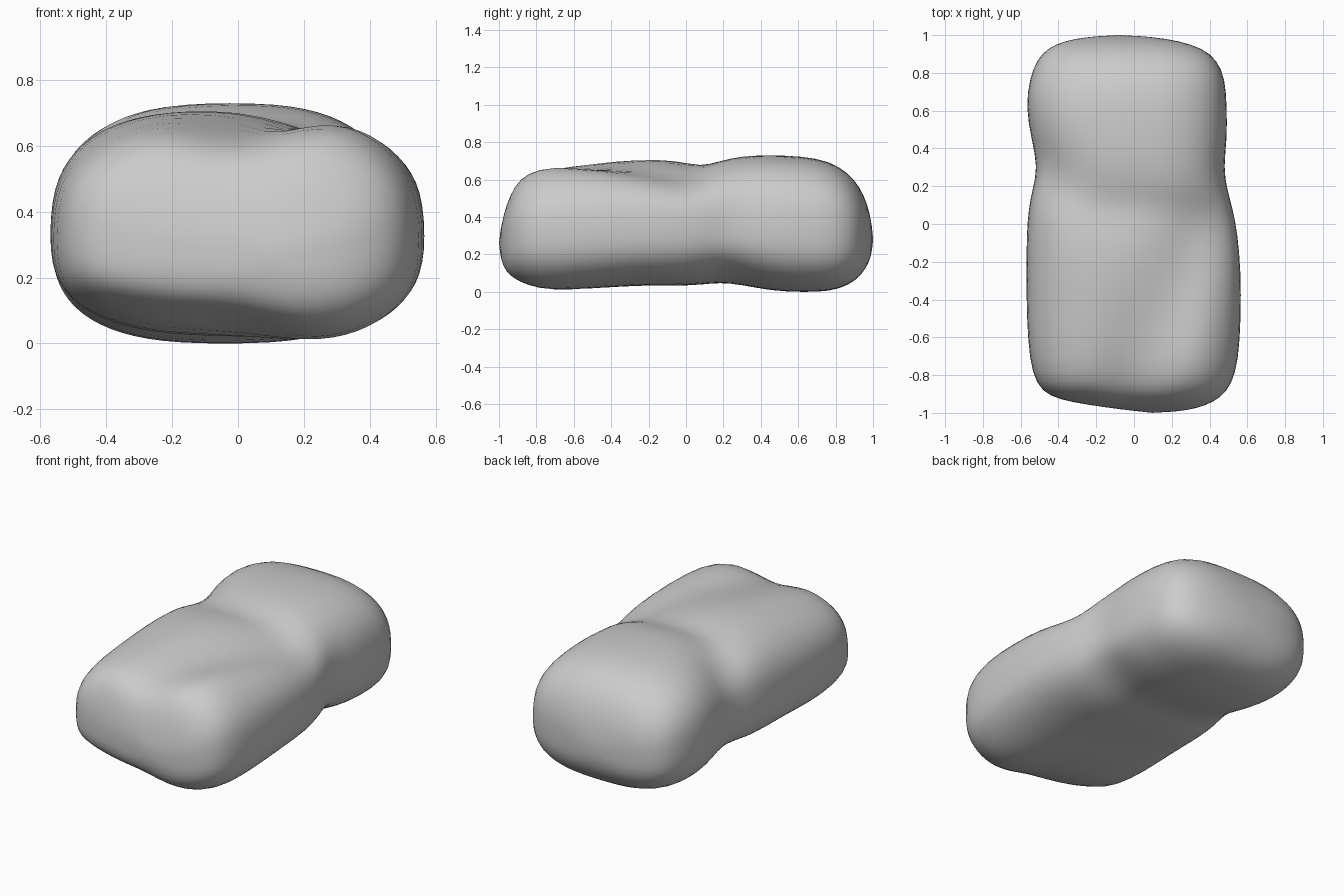
import bpy, bmesh, math
from math import exp, cos, sin, pi

if "Cube" in bpy.data.objects:
    bpy.data.objects.remove(bpy.data.objects["Cube"])

# Stations along the length: y, left x, right x, bottom z, top z
STATIONS = [
    (-0.988, -0.16, 0.28, 0.15, 0.36), (-0.962, -0.33, 0.38, 0.09, 0.47),
    (-0.92, -0.45, 0.46, 0.055, 0.575), (-0.85, -0.52, 0.52, 0.025, 0.642),
    (-0.72, -0.555, 0.555, 0.005, 0.675), (-0.5, -0.57, 0.568, 0.015, 0.695),
    (-0.25, -0.572, 0.568, 0.035, 0.715), (-0.05, -0.57, 0.55, 0.03, 0.72),
    (0.08, -0.56, 0.525, 0.03, 0.725), (0.18, -0.54, 0.495, 0.035, 0.73),
    (0.3, -0.51, 0.475, 0.025, 0.73),
    (0.45, -0.545, 0.495, 0.003, 0.732), (0.62, -0.575, 0.493, -0.003, 0.727),
    (0.77, -0.555, 0.485, 0.0, 0.70), (0.87, -0.515, 0.44, 0.035, 0.635),
    (0.93, -0.46, 0.365, 0.08, 0.56), (0.97, -0.37, 0.24, 0.14, 0.47),
    (0.99, -0.25, 0.10, 0.19, 0.38),
]
SEGMENTS = 36
POWER = 2 / 2.7


def spow(v):
    return math.copysign(abs(v) ** POWER, v)


def blob(x, y, cx, cy, r):
    return exp(-((x - cx) ** 2 + (y - cy) ** 2) / (r * r))


def groove(x, y, ax, ay, bx, by, r):
    # Falloff from a straight line segment
    dx, dy = bx - ax, by - ay
    t = max(0, min(1, ((x - ax) * dx + (y - ay) * dy) / (dx * dx + dy * dy)))
    return blob(x, y, ax + t * dx, ay + t * dy, r)


def sculpt(x, y, z):
    up = max(0, min(1, (z - 0.33) / 0.28))
    down = max(0, min(1, (0.33 - z) / 0.25))
    # Cross crease, diagonal valley and front right bump on top
    dz = -0.055 * max(groove(x, y, -0.55, 0.3, -0.2, 0.1, 0.12),
                      groove(x, y, -0.2, 0.1, 0.5, 0.04, 0.12))
    dz -= 0.06 * groove(x, y, -0.02, -0.85, 0.3, -0.12, 0.14)
    dz -= 0.025 * blob(x, y, 0.42, -0.12, 0.22)
    dz += 0.03 * blob(x, y, 0.33, -0.72, 0.2)
    # Raised front left and right rear of the underside
    rise = 0.06 * groove(x, y, -0.35, -0.88, -0.05, -0.88, 0.19)
    rise += 0.03 * blob(x, y, 0.45, 0.25, 0.2) + 0.015 * groove(x, y, -0.5, 0.22, 0.5, 0.22, 0.15)
    rise -= 0.02 * blob(x, y, 0.3, -0.72, 0.2)
    return z + up * dz + down * rise


# Pillow-like body lofted from rounded sections
bm = bmesh.new()
rings = []
for y, xl, xr, zb, zt in STATIONS:
    zc = 0.29 + 0.5 * ((zb + zt) / 2 - 0.3)
    cx = (xl + xr) / 2
    ring = []
    for i in range(SEGMENTS):
        a = 2 * pi * i / SEGMENTS
        x = cx + (xr - xl) / 2 * spow(cos(a))
        s = spow(sin(a))
        z = zc + s * ((zt - zc) if s > 0 else (zc - zb))
        # Front left end is set back a little
        dent = 0.022 * exp(-((x + 0.25) / 0.2) ** 2) * max(0, min(1, (-y - 0.75) / 0.2))
        ring.append(bm.verts.new((x, y + dent, sculpt(x, y, z))))
    rings.append(ring)
for r0, r1 in zip(rings, rings[1:]):
    for i in range(SEGMENTS):
        j = (i + 1) % SEGMENTS
        bm.faces.new((r0[i], r0[j], r1[j], r1[i]))

# Rounded end caps
for ring, tip in ((rings[0], (0.1, -1.002, 0.26)), (rings[-1], (-0.08, 1.002, 0.28))):
    v = bm.verts.new(tip)
    for i in range(SEGMENTS):
        bm.faces.new((ring[i], ring[(i + 1) % SEGMENTS], v))
bmesh.ops.recalc_face_normals(bm, faces=bm.faces)
for f in bm.faces:
    f.smooth = True

mesh = bpy.data.meshes.new("cushion_body")
bm.to_mesh(mesh)
bm.free()
body = bpy.data.objects.new("cushion_body", mesh)
bpy.context.collection.objects.link(body)
sub = body.modifiers.new("Soften", 'SUBSURF')
sub.levels = sub.render_levels = 1
